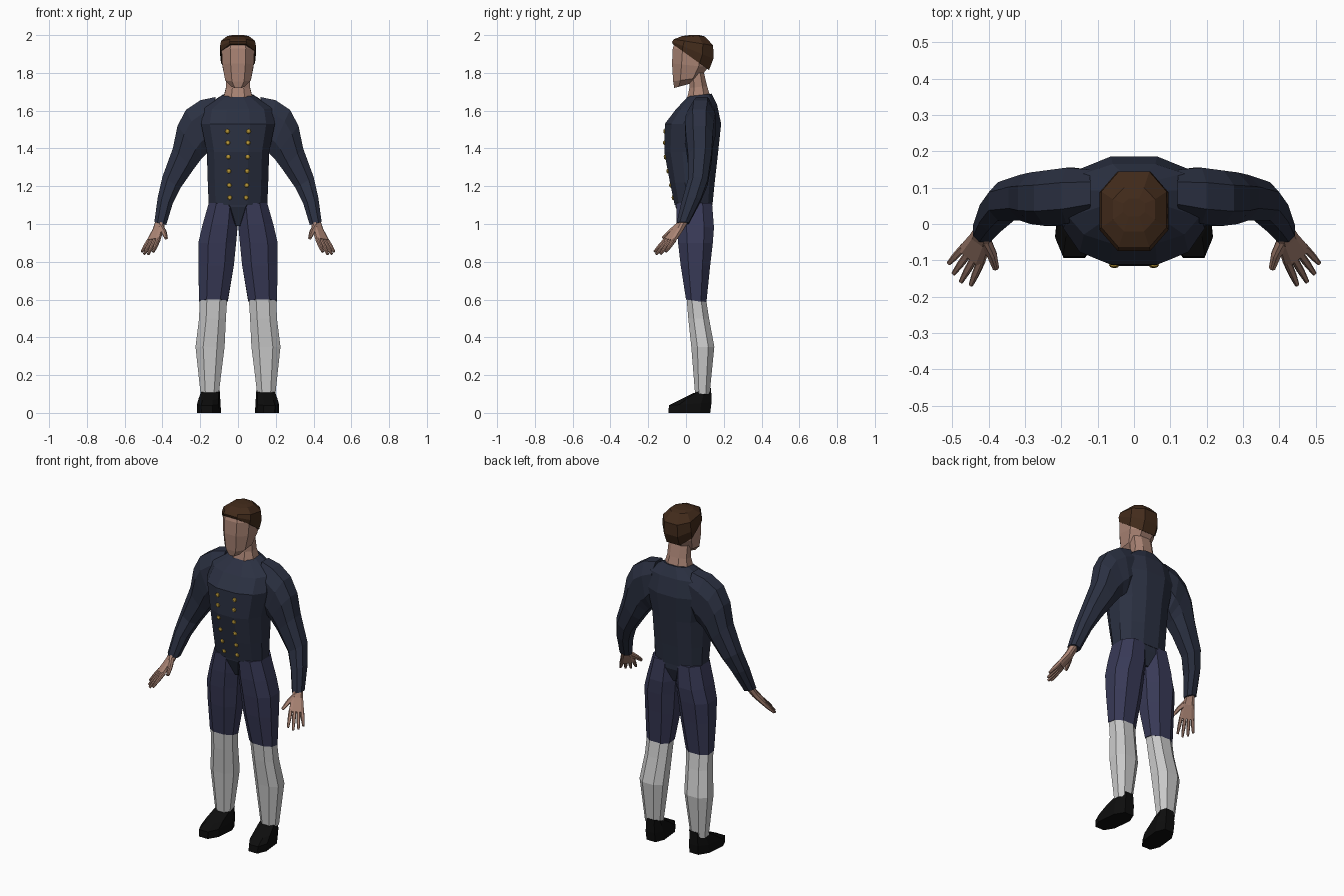
import bpy, bmesh, math
from mathutils import Vector as V
from mathutils.bvhtree import BVHTree

if "Cube" in bpy.data.objects:
    bpy.data.objects.remove(bpy.data.objects["Cube"])


def material(name, r, g, b):
    m = bpy.data.materials.new(name)
    m.diffuse_color = (r, g, b, 1)
    m.use_nodes = True
    m.node_tree.nodes["Principled BSDF"].inputs["Base Color"].default_value = m.diffuse_color
    return m


COAT = material("coat_cloth", 0.024, 0.030, 0.054)
PANTS = material("trouser_cloth", 0.040, 0.042, 0.095)
SOCK = material("stocking_cloth", 0.52, 0.52, 0.51)
SHOE = material("black_leather", 0.004, 0.004, 0.004)
SKIN = material("skin", 0.40, 0.23, 0.175)
HAIR = material("brown_hair", 0.055, 0.024, 0.011)
GOLD = material("brass", 0.50, 0.32, 0.04)


def finish(bm, name, mat, mirror=False):
    bmesh.ops.recalc_face_normals(bm, faces=bm.faces[:])
    me = bpy.data.meshes.new(name)
    bm.to_mesh(me)
    bm.free()
    me.materials.append(mat)
    ob = bpy.data.objects.new(name, me)
    bpy.context.collection.objects.link(ob)
    if mirror:
        ob.modifiers.new("mirror", "MIRROR").use_mirror_merge = False
    return ob


def loft(bm, rings):
    rows = [[bm.verts.new(p) for p in r] for r in rings]
    n = len(rows[0])
    for a, b in zip(rows, rows[1:]):
        for i in range(n):
            j = (i + 1) % n
            bm.faces.new((a[i], a[j], b[j], b[i]))
    bm.faces.new(rows[0])
    bm.faces.new(rows[-1][::-1])


def unit_ring(n, p):
    """Rounded polygon scaled to fill the -1..1 square."""
    pts = []
    for k in range(n):
        a = (k + 0.5) * math.tau / n
        c, s = math.cos(a), math.sin(a)
        pts.append((math.copysign(abs(c) ** p, c), math.copysign(abs(s) ** p, s)))
    mx, my = max(x for x, _ in pts), max(y for _, y in pts)
    return [(x / mx, y / my) for x, y in pts]


def body(name, mat, rings, n=8, p=0.85, mirror=False, shear=0):
    """Rings: centre x, half width, front y, front z, back y, back z."""
    out = []
    for xc, rx, y0, z0, y1, z1 in rings:
        ring = []
        for u, v in unit_ring(n, p):
            t = (v + 1) / 2
            y = y0 + (y1 - y0) * t
            ring.append((xc + rx * u + shear * (y - 0.05), y, z0 + (z1 - z0) * t))
        out.append(ring)
    bm = bmesh.new()
    loft(bm, out)
    return finish(bm, name, mat, mirror)


# Coat body and its pointed lower edge
coat = body("coat_body", COAT, [
    (0, .155, -.060, 1.10, .140, 1.10),
    (0, .160, -.085, 1.22, .152, 1.22),
    (0, .165, -.115, 1.38, .170, 1.38),
    (0, .195, -.112, 1.53, .186, 1.53),
    (0, .180, -.055, 1.605, .165, 1.63),
    (0, .080, .010, 1.675, .135, 1.69)], n=12)
body("coat_point", COAT, [
    (0, .130, -.058, 1.13, .138, 1.13),
    (0, .085, -.055, 1.09, .138, 1.07),
    (0, .020, -.015, 0.99, .110, 0.99)])

# Sleeves: outer x,z / inner x,z / front y / back y
sleeve = []
for ox, oz, ix, iz, y0, y1 in [
        (.12, 1.672, .13, 1.44, .02, .150),
        (.20, 1.655, .15, 1.39, .00, .155),
        (.275, 1.605, .17, 1.37, -.005, .147),
        (.32, 1.52, .19, 1.35, .00, .142),
        (.345, 1.40, .235, 1.29, .01, .135),
        (.40, 1.25, .305, 1.19, .01, .115),
        (.425, 1.14, .345, 1.11, -.02, .078),
        (.443, 1.01, .38, .995, -.05, .015)]:
    sleeve.append([((ox + ix) / 2 + (ox - ix) / 2 * u, (y0 + y1) / 2 + (y1 - y0) / 2 * v,
                    (oz + iz) / 2 + (oz - iz) / 2 * u) for u, v in unit_ring(8, .85)])
bm = bmesh.new()
loft(bm, sleeve)
finish(bm, "sleeve", COAT, True)

# Buttons seated on the coat front
tmp = bmesh.new()
tmp.from_mesh(coat.data)
tree = BVHTree.FromBMesh(tmp)
tmp.free()
bm = bmesh.new()
for i, z in enumerate((1.49, 1.43, 1.355, 1.28, 1.205, 1.14)):
    hit = tree.ray_cast(V((.056 - .0025 * i, -1, z)), V((0, 1, 0)))[0]
    new = bmesh.ops.create_uvsphere(bm, u_segments=8, v_segments=4, radius=.013)["verts"]
    bmesh.ops.scale(bm, vec=(1, .6, 1), verts=new)
    bmesh.ops.translate(bm, vec=hit, verts=new)
finish(bm, "buttons", GOLD, True)

# Trousers, stockings and shoes
body("trouser_leg", PANTS, [
    (.078, .077, -.052, 1.11, .138, 1.11),
    (.095, .093, -.050, 1.00, .148, .98),
    (.110, .100, -.042, .90, .142, .90),
    (.116, .094, -.028, .78, .128, .78),
    (.130, .076, .000, .60, .108, .585)], mirror=True)
body("stocking", SOCK, [
    (.130, .073, .003, .61, .105, .61),
    (.135, .071, .012, .50, .122, .50),
    (.148, .077, .028, .35, .150, .35),
    (.150, .048, .048, .10, .125, .10)], mirror=True)
body("shoe", SHOE, [
    (.150, .057, -.094, 0, .128, 0),
    (.152, .057, -.090, .040, .135, .055),
    (.152, .052, -.035, .068, .134, .10),
    (.150, .047, .035, .103, .132, .132)], p=.75, mirror=True, shear=-.1)

# Neck, head and hair cap
body("neck", SKIN, [
    (0, .078, .005, 1.66, .130, 1.67),
    (0, .063, .018, 1.72, .112, 1.73),
    (0, .062, .018, 1.80, .095, 1.80)])
body("head", SKIN, [
    (0, .035, -.062, 1.720, .030, 1.745),
    (0, .068, -.068, 1.755, .075, 1.775),
    (0, .083, -.074, 1.85, .118, 1.83),
    (0, .087, -.070, 1.93, .125, 1.90),
    (0, .070, -.055, 1.97, .110, 1.96)])
body("hair", HAIR, [
    (0, .090, -.070, 1.952, .122, 1.815),
    (0, .095, -.074, 1.965, .145, 1.875),
    (0, .090, -.064, 1.978, .144, 1.945),
    (0, .058, -.020, 1.995, .100, 1.993),
    (0, .030, .020, 2.000, .070, 2.000)])

# Hands: palm, four fingers and a thumb
D = V((.378, -.588, -.714)).normalized()
U = V((.78, .62, -.1)).normalized()
KNUCKLE = V((.448, -.088, .912))


def strip(bm, sections, side):
    """Flat tapered bar; sections: point, half width, half thickness."""
    axis = (sections[-1][0] - sections[0][0]).normalized()
    s = (side - axis * side.dot(axis)).normalized()
    nrm = axis.cross(s)
    loft(bm, [[c + s * (w * a) + nrm * (t * b) for a, b in
               ((1, .5), (.6, 1), (-.6, 1), (-1, .5), (-1, -.5), (-.6, -1), (.6, -1), (1, -.5))]
              for c, w, t in sections])


bm = bmesh.new()
strip(bm, [(V((.410, -.012, 1.02)), .024, .021), (V((.422, -.042, .972)), .031, .018),
           (KNUCKLE, .042, .014)], U)
for i, length in enumerate((.098, .112, .105, .085)):
    base = KNUCKLE + U * (-.031 + .0207 * i) - D * .008
    way = (D + U * (-.12 + .08 * i)).normalized()
    strip(bm, [(base, .0105, .0115), (base + way * length * .55, .0095, .010),
               (base + way * length, .006, .006)], U)
strip(bm, [(V((.412, -.045, .985)), .018, .015), (V((.391, -.085, .955)), .013, .012),
           (V((.380, -.122, .925)), .008, .008)], U)
finish(bm, "hand", SKIN, True)
